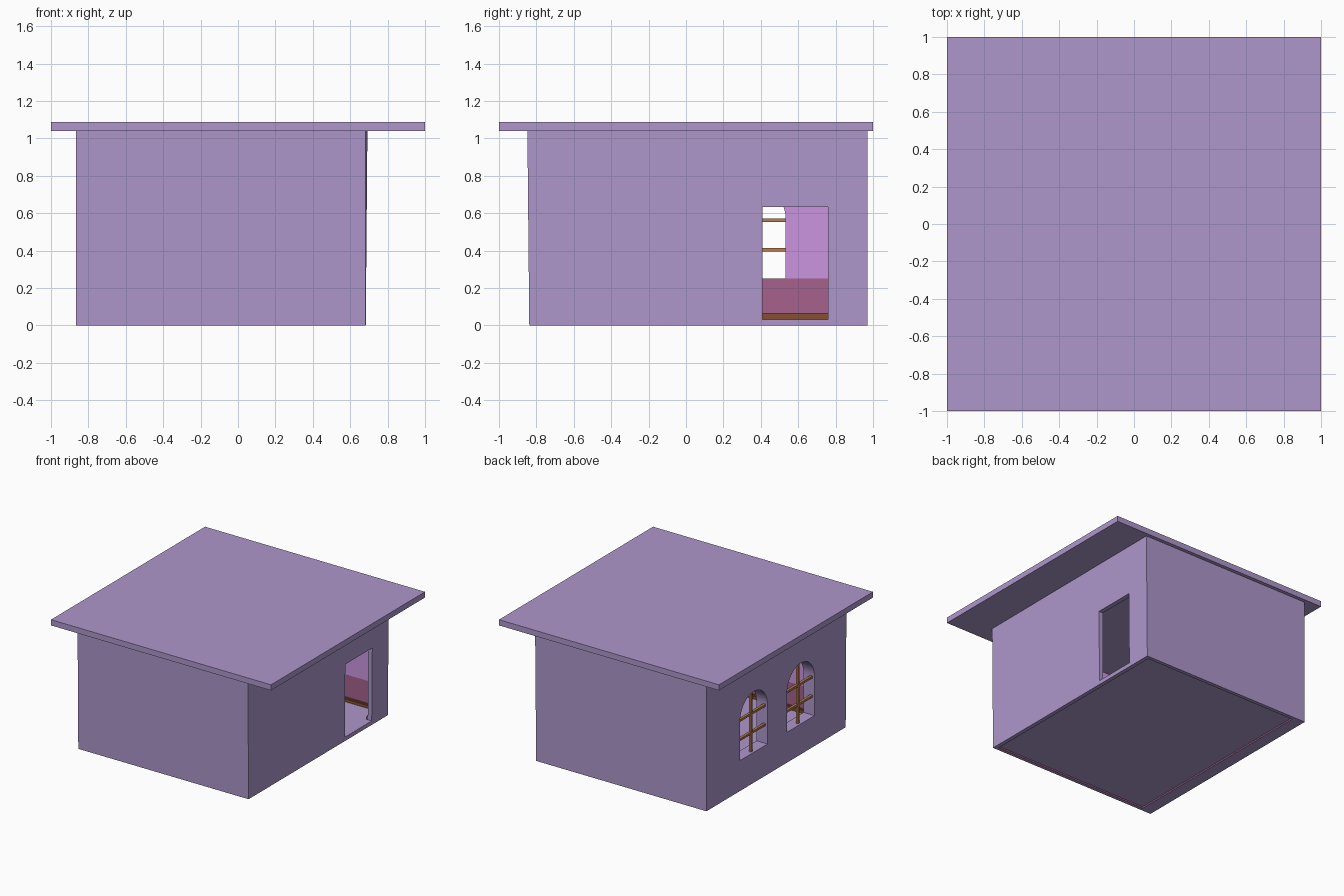
import bpy, bmesh, math

if "Cube" in bpy.data.objects:
    bpy.data.objects.remove(bpy.data.objects["Cube"])


def material(name, rgb):
    m = bpy.data.materials.new(name)
    m.diffuse_color = (*rgb, 1)
    m.use_nodes = True
    m.node_tree.nodes["Principled BSDF"].inputs["Base Color"].default_value = m.diffuse_color
    return m


LILAC = material("lilac", (0.42, 0.31, 0.60))
PINK = material("pink", (0.60, 0.30, 0.74))
MAROON = material("maroon", (0.38, 0.12, 0.26))
BROWN = material("brown", (0.24, 0.08, 0.03))
WOOD = material("wood", (0.46, 0.20, 0.08))

# Inner room limits
X0, X1, Y0, Y1 = -0.765, 0.65, -0.81, 0.94
DOOR = (0.41, 0.76)
FLOOR = 0.033


def make(name, bm, mats):
    bmesh.ops.recalc_face_normals(bm, faces=bm.faces)
    me = bpy.data.meshes.new(name)
    bm.to_mesh(me)
    bm.free()
    for m in mats:
        me.materials.append(m)
    ob = bpy.data.objects.new(name, me)
    bpy.context.collection.objects.link(ob)
    return ob


def box_bm(x, y, z):
    bm = bmesh.new()
    bmesh.ops.create_cube(bm, size=1)
    for v in bm.verts:
        v.co = [a[0] if c < 0 else a[1] for a, c in zip((x, y, z), v.co)]
    return bm


def box(name, x, y, z, *mats):
    return make(name, box_bm(x, y, z), mats)


def arch(name, yc, r, z0, spring, x0, x1):
    # Rectangle topped by a half circle, extruded along x
    n = 24
    pts = [(yc - r, z0), (yc + r, z0)]
    pts += [(yc + r * math.cos(math.pi * i / n), spring + r * math.sin(math.pi * i / n))
            for i in range(n + 1)]
    bm = bmesh.new()
    f = bm.faces.new([bm.verts.new((x0, y, z)) for y, z in pts])
    ext = bmesh.ops.extrude_face_region(bm, geom=[f])["geom"]
    bmesh.ops.translate(bm, vec=(x1 - x0, 0, 0),
                        verts=[e for e in ext if isinstance(e, bmesh.types.BMVert)])
    return make(name, bm, [])


def cut(target, cutter):
    mod = target.modifiers.new("cut", 'BOOLEAN')
    mod.operation, mod.solver, mod.object = 'DIFFERENCE', 'EXACT', cutter
    bpy.context.view_layer.objects.active = target
    bpy.ops.object.modifier_apply(modifier=mod.name)
    bpy.data.objects.remove(cutter)


# Roof slab
box("roof", (-1, 1), (-1, 1), (1.04, 1.087), LILAC)

# Wall shell, leaning out slightly at the front and the back right corner
bm = box_bm((-0.865, 0.683), (-0.838, 0.97), (0, 1.04))
for v in bm.verts:
    if v.co.z > 0.5:
        if v.co.y < 0:
            v.co.y -= 0.01
        elif v.co.x > 0:
            v.co.x += 0.009
bmesh.ops.triangulate(bm, faces=[f for f in bm.faces if f.calc_center_median().x > 0.6])
walls = make("walls", bm, [LILAC])

# Hollow interior, doorway and two arched windows
cut(walls, box("room_cutter", (X0, X1), (Y0, Y1), (-0.1, 1.2)))
cut(walls, box("door_cutter", (0.6, 0.8), DOOR, (FLOOR, 0.633)))
WINDOWS = (0.355, -0.255)
for yc in WINDOWS:
    cut(walls, arch("window_cutter", yc, 0.178, 0.25, 0.572, -1.0, -0.7))

# Two-tone paint on the inner wall faces
walls.data.materials.clear()
for m in (LILAC, PINK, MAROON):
    walls.data.materials.append(m)
bm = bmesh.new()
bm.from_mesh(walls.data)
bmesh.ops.bisect_plane(bm, geom=bm.verts[:] + bm.edges[:] + bm.faces[:],
                       plane_co=(0, 0, 0.25), plane_no=(0, 0, 1))
for f in bm.faces:
    inner = any(all(abs(v.co[a] - p) < 1e-4 for v in f.verts)
                for a, p in ((0, X0), (0, X1), (1, Y0), (1, Y1)))
    f.material_index = 0
    if inner:
        f.material_index = 1 if f.calc_center_median().z > 0.25 else 2
    f.smooth = False
bm.to_mesh(walls.data)
bm.free()

# Floor plate
box("floor", (X0, X1), (Y0, Y1), (0.012, FLOOR), LILAC)

# Skirting boards with a thin top lip, broken at the door
for tag, d, z0, z1, mat in (("board", 0.016, FLOOR, 0.056, BROWN),
                            ("lip", 0.01, 0.056, 0.066, BROWN)):
    box("skirting_left_" + tag, (X0, X0 + d), (Y0, Y1), (z0, z1), mat)
    box("skirting_front_" + tag, (X0 + d, X1 - d), (Y0, Y0 + d), (z0, z1), mat)
    box("skirting_back_" + tag, (X0 + d, X1 - d), (Y1 - d, Y1), (z0, z1), mat)
    box("skirting_right_front_" + tag, (X1 - d, X1), (Y0, DOOR[0]), (z0, z1), mat)
    box("skirting_right_back_" + tag, (X1 - d, X1), (DOOR[1], Y1), (z0, z1), mat)

# Window bars: one upright and two crossbars each
for i, yc in enumerate(WINDOWS):
    box(f"window_{i}_upright", (-0.846, -0.828), (yc - 0.01, yc + 0.01), (0.25, 0.749), WOOD)
    for j, z in enumerate((0.405, 0.563)):
        box(f"window_{i}_crossbar_{j}", (-0.848, -0.826), (yc - 0.178, yc + 0.178),
            (z - 0.009, z + 0.009), WOOD)
